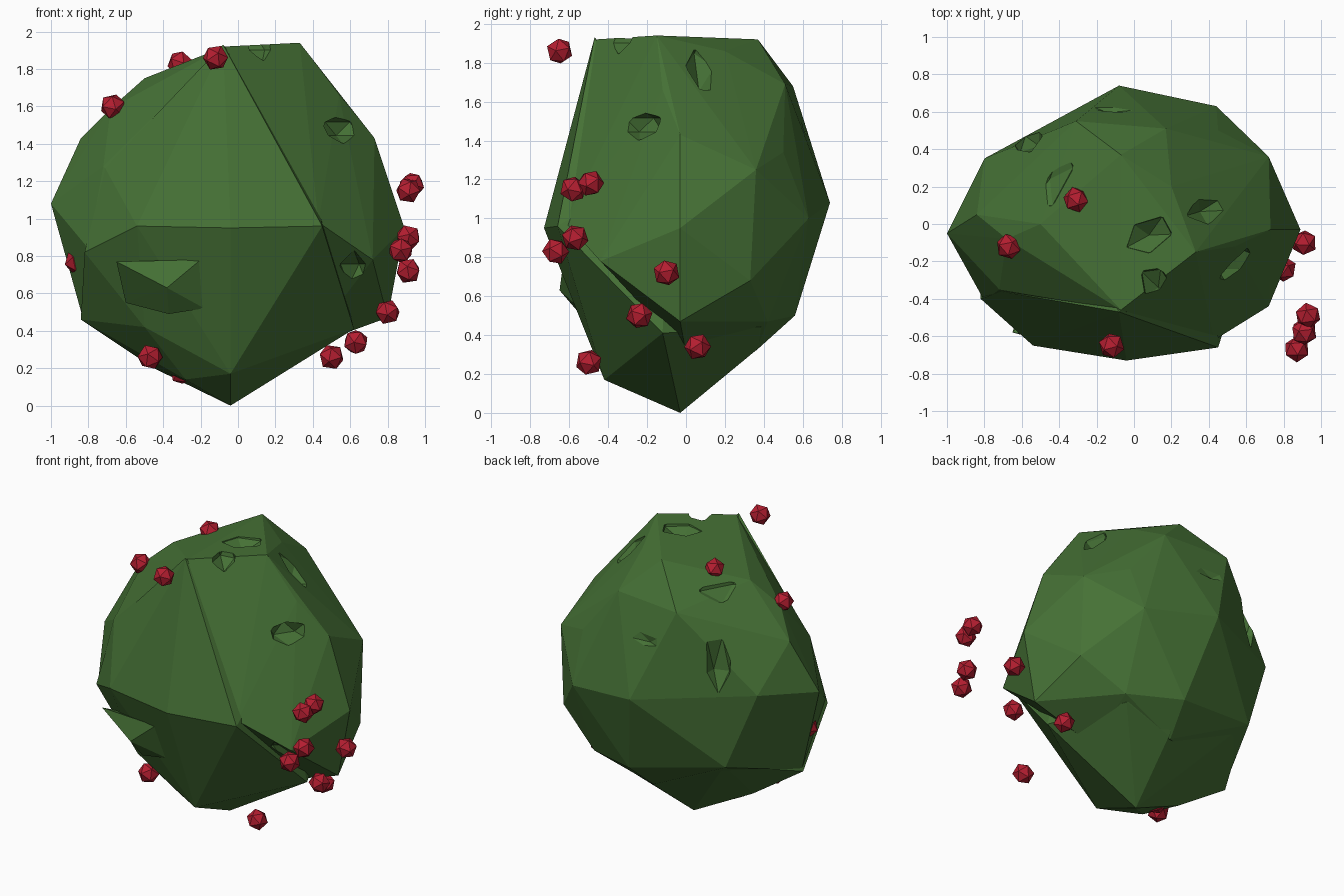
import bpy, bmesh
from mathutils import Vector, Matrix, Euler


def material(name, rgb):
    m = bpy.data.materials.new(name)
    m.diffuse_color = (*rgb, 1)
    return m


leaf = material("leaf green", (0.06, 0.165, 0.036))
red = material("berry red", (0.46, 0.013, 0.03))


def finish(name, bm, mat):
    bmesh.ops.recalc_face_normals(bm, faces=bm.faces[:])
    mesh = bpy.data.meshes.new(name)
    bm.to_mesh(mesh)
    bm.free()
    mesh.materials.append(mat)
    ob = bpy.data.objects.new(name, mesh)
    bpy.context.collection.objects.link(ob)
    return ob


def lobe(name, points):
    """Faceted clump: the convex hull of a few corner points."""
    bm = bmesh.new()
    for p in points:
        bm.verts.new(p)
    bmesh.ops.convex_hull(bm, input=bm.verts[:])
    loose = [v for v in bm.verts if not v.link_faces]
    bmesh.ops.delete(bm, geom=loose, context='VERTS')
    return finish(name, bm, leaf)


def ball(name, loc, size, mat, turn=(0, 0, 0)):
    bm = bmesh.new()
    bmesh.ops.create_icosphere(bm, subdivisions=1, radius=1,
                               matrix=Matrix.LocRotScale(Vector(loc), Euler(turn), Vector(size)))
    return finish(name, bm, mat)


# main body: crown, right side, back and left side
bush = lobe("bush", [
    (-0.07, -0.46, 1.92), (0.33, -0.15, 1.94), (0.54, -0.12, 1.66), (0.20, 0.20, 1.86),
    (-0.07, 0.37, 1.92), (-0.07, 0.06, 1.91), (0.17, 0.51, 1.69), (-0.31, 0.55, 1.68),
    (-0.50, 0.0, 1.75), (-0.68, -0.08, 1.59), (-0.72, -0.35, 1.28), (-0.84, 0.05, 1.43),
    (-1.0, -0.05, 1.08), (-0.80, -0.41, 0.84), (-0.80, 0.35, 1.15), (-0.60, 0.42, 0.62),
    (-0.83, -0.1, 0.47), (-0.5, -0.6, 0.98), (0.43, -0.62, 0.98),
    (0.72, -0.44, 0.78), (0.80, -0.03, 0.47), (0.89, -0.03, 0.95), (0.73, -0.03, 1.43),
    (0.72, 0.36, 1.25), (0.72, 0.33, 0.68), (0.44, 0.63, 1.0), (-0.08, 0.74, 1.08),
    (0.05, 0.56, 0.50), (0.0, 0.36, 0.32), (0.42, 0.42, 0.47), (0.36, 0.0, 0.31),
    (0.45, 0.50, 1.34)])

clumps = [
    # big front clump that reaches the ground
    lobe("front_clump", [
        (-0.04, -0.03, 0.0), (-0.04, -0.42, 0.17), (-0.54, -0.65, 0.96), (0.45, -0.66, 0.96),
        (-0.04, -0.73, 0.95), (-0.08, -0.47, 1.93), (-0.82, -0.40, 0.82), (-0.84, -0.1, 0.46),
        (-0.45, -0.1, 0.20), (-0.28, -0.25, 0.14), (-0.50, -0.40, 0.42), (0.34, -0.05, 0.29),
        (0.62, -0.12, 0.41), (0.02, 0.2, 0.26), (0.02, 0.37, 0.33), (0.06, 0.55, 0.51),
        (0.38, 0.38, 0.44), (-0.58, 0.40, 0.62), (0.4, -0.1, 1.3), (-0.4, 0.1, 1.3),
        (-0.71, -0.36, 1.27)]),
    # small bump low on the front
    lobe("front_bump", [
        (-0.65, -0.58, 0.77), (-0.20, -0.63, 0.78), (-0.38, -0.65, 0.63),
        (-0.37, -0.53, 0.49), (-0.18, -0.53, 0.52), (-0.6, -0.42, 0.55),
        (-0.38, -0.3, 0.65)])]

# hollows between the clumps
hollows = [
    ball("crown_right_hollow", (0.46, 0.10, 1.82), (0.20, 0.09, 0.20), leaf, (0, 0.6, 0.3)),
    ball("crown_front_hollow", (0.13, -0.34, 1.95), (0.09, 0.14, 0.11), leaf, (0, 0, 0.6)),
    ball("crown_top_hollow", (0.08, -0.06, 1.97), (0.15, 0.10, 0.12), leaf, (0, 0, 0.5)),
    ball("crown_under_hollow", (0.56, -0.24, 1.48), (0.13, 0.14, 0.08), leaf),
    ball("crown_left_hollow", (-0.45, 0.24, 1.80), (0.11, 0.22, 0.13), leaf, (0, 0, -0.5)),
    ball("left_back_hollow", (-0.58, 0.47, 1.40), (0.10, 0.10, 0.25), leaf),
    ball("back_hollow", (-0.05, 0.68, 1.50), (0.33, 0.10, 0.12), leaf),
    ball("front_right_hollow", (0.62, -0.48, 0.70), (0.10, 0.16, 0.13), leaf)]

for op, tools in (('UNION', clumps), ('DIFFERENCE', hollows)):
    for tool in tools:
        mod = bush.modifiers.new(tool.name, 'BOOLEAN')
        mod.operation = op
        mod.solver = 'EXACT'
        mod.object = tool
bpy.context.view_layer.update()
shape = bpy.data.meshes.new_from_object(
    bush.evaluated_get(bpy.context.evaluated_depsgraph_get()))
bush.modifiers.clear()
bush.data = shape
for tool in clumps + hollows:
    bpy.data.objects.remove(tool)

# berries
for i, p in enumerate([
        (-0.31, 0.13, 1.83), (-0.12, -0.65, 1.86), (-0.67, -0.12, 1.60),
        (0.93, -0.49, 1.18), (0.91, -0.58, 1.15), (0.91, -0.57, 0.90),
        (0.87, -0.67, 0.83), (0.91, -0.10, 0.72), (0.80, -0.24, 0.50),
        (0.63, 0.06, 0.34), (0.50, -0.50, 0.26), (-0.47, -0.32, 0.26),
        (-0.30, -0.14, 0.18), (-0.86, -0.12, 0.77)]):
    ball(f"berry_{i + 1}", p, (0.07, 0.07, 0.07), red, (0.4, 0.2, i))
